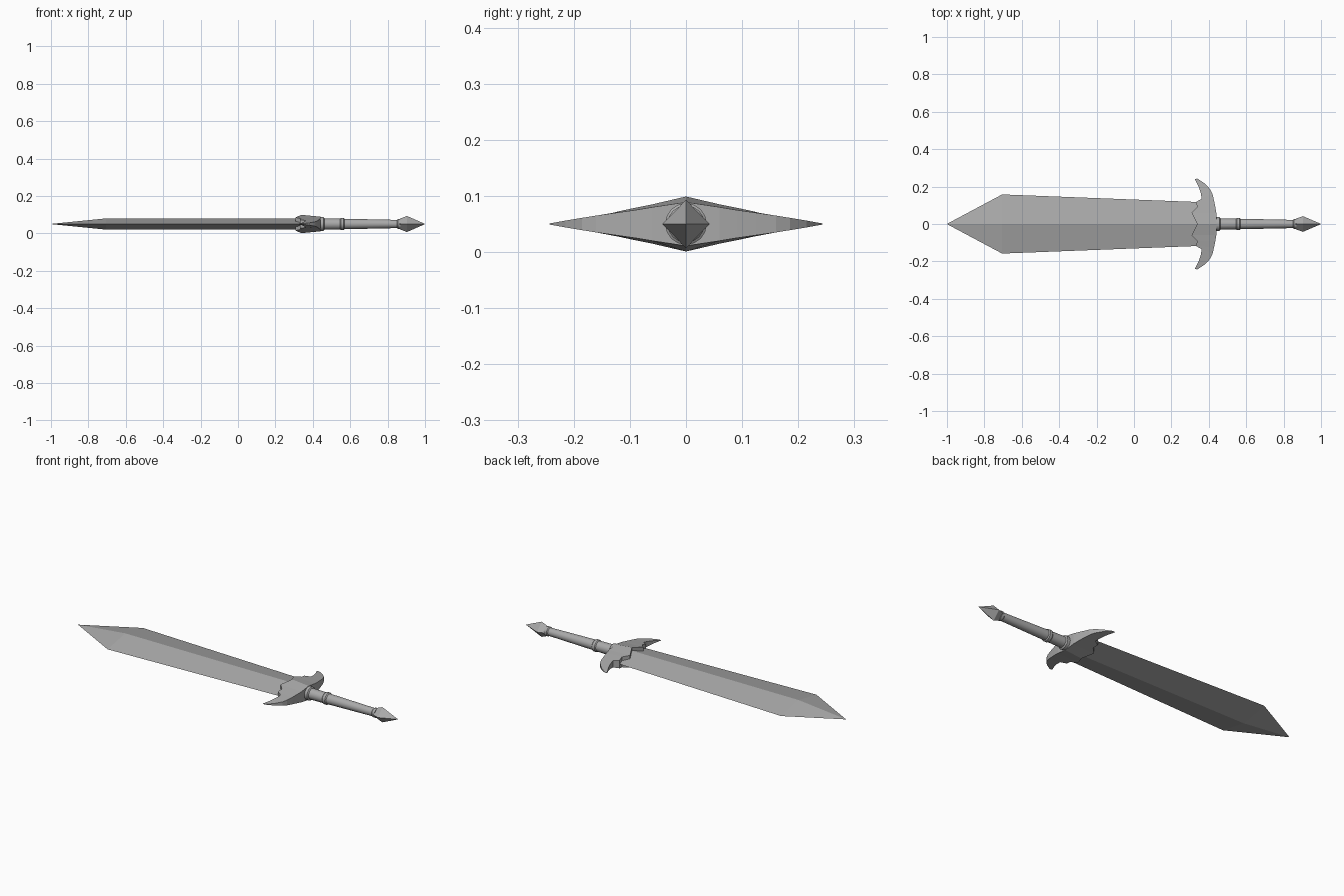
import bpy, bmesh
from math import cos, sin, tau, radians

if "Cube" in bpy.data.objects:
    bpy.data.objects.remove(bpy.data.objects["Cube"])

MID = 0.05  # height of the sword's centre line

steel = bpy.data.materials.new("grey steel")
steel.use_nodes = True
steel.diffuse_color = (0.4, 0.4, 0.4, 1)
steel.node_tree.nodes["Principled BSDF"].inputs["Base Color"].default_value = (0.4, 0.4, 0.4, 1)


def finish(name, bm, smooth=False):
    bmesh.ops.remove_doubles(bm, verts=bm.verts, dist=0.0002)
    bmesh.ops.recalc_face_normals(bm, faces=bm.faces)
    mesh = bpy.data.meshes.new(name)
    bm.to_mesh(mesh)
    bm.free()
    mesh.materials.append(steel)
    obj = bpy.data.objects.new(name, mesh)
    obj.location.z = MID
    bpy.context.collection.objects.link(obj)
    if smooth:
        bpy.ops.object.select_all(action='DESELECT')
        obj.select_set(True)
        bpy.context.view_layer.objects.active = obj
        bpy.ops.object.shade_smooth_by_angle(angle=radians(35))
    return obj


def loft(name, sections, sides, smooth=False):
    """Join rings (x, half width, half height) along the x axis."""
    bm = bmesh.new()
    rings = [[bm.verts.new((x, w * cos(tau * i / sides), h * sin(tau * i / sides)))
              for i in range(sides)] for x, w, h in sections]
    for a, b in zip(rings, rings[1:]):
        for i in range(sides):
            j = (i + 1) % sides
            bm.faces.new((a[i], a[j], b[j], b[i]))
    bm.faces.new(rings[0])
    bm.faces.new(rings[-1])
    bmesh.ops.dissolve_degenerate(bm, dist=0.0002, edges=bm.edges)
    return finish(name, bm, smooth)


# Blade: diamond section with a central ridge
loft("blade", [(-1, 0.0005, 0.0005), (-0.705, 0.158, 0.03), (0.38, 0.116, 0.03)], 4)

# Grip with collar and ring
grip = [(0.43, 0.037), (0.457, 0.037), (0.462, 0.03), (0.545, 0.029), (0.55, 0.033),
        (0.565, 0.033), (0.57, 0.028), (0.85, 0.022), (0.855, 0.026), (0.87, 0.026)]
loft("grip", [(x, r, r) for x, r in grip], 16, True)

# Pommel: four-sided spike
loft("pommel", [(0.86, 0.026, 0.026), (0.903, 0.042, 0.043), (1, 0.0005, 0.0005)], 4)

# Guard: strips between the blade-side and grip-side edges, as (x, y, half height)
inner = [(0.338, 0, 0.049), (0.308, 0.06, 0.035), (0.338, 0.09, 0.029), (0.332, 0.118, 0.023),
         (0.362, 0.135, 0.019), (0.357, 0.165, 0.014), (0.345, 0.2, 0.008), (0.325, 0.24, 0.001)]
outer = [(0.442, 0, 0.039), (0.44, 0.06, 0.03), (0.435, 0.09, 0.025), (0.428, 0.125, 0.02),
         (0.42, 0.16, 0.015), (0.408, 0.185, 0.011), (0.38, 0.215, 0.006), (0.338, 0.243, 0.001)]
bm = bmesh.new()
columns = [[bm.verts.new((x, y, s * h)) for (x, y, h) in (p, q) for s in (1, -1)]
           for p, q in zip(inner, outer)]
for a, b in zip(columns, columns[1:]):
    for i, j in ((0, 1), (1, 3), (3, 2), (2, 0)):
        bm.faces.new((a[i], a[j], b[j], b[i]))
end = columns[-1]
bm.faces.new((end[0], end[1], end[3], end[2]))
half = bmesh.ops.duplicate(bm, geom=bm.verts[:] + bm.edges[:] + bm.faces[:])["geom"]
for v in half:
    if isinstance(v, bmesh.types.BMVert):
        v.co.y *= -1
finish("guard", bm)
